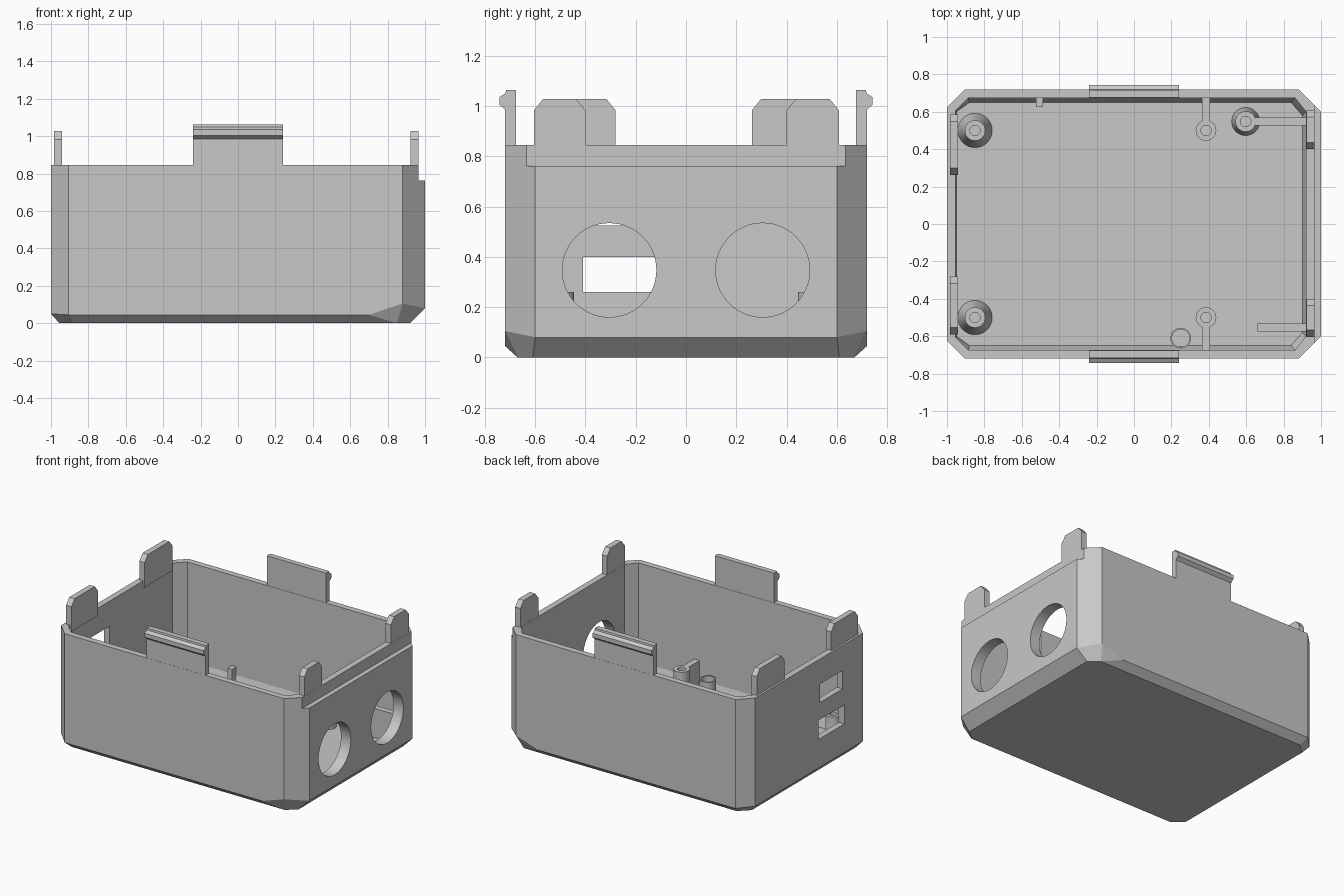
import bpy, bmesh
from math import pi
from mathutils import Matrix, Vector

cube = bpy.data.objects.get("Cube")
if cube:
    bpy.data.objects.remove(cube, do_unlink=True)

GREY = (0.58, 0.58, 0.58, 1)
mat = bpy.data.materials.new("light grey plastic")
mat.use_nodes = True
mat.diffuse_color = GREY
mat.node_tree.nodes["Principled BSDF"].inputs["Base Color"].default_value = GREY

FLOOR, RIM = 0.045, 0.845


def finish(name, bm, smooth=False):
    bmesh.ops.recalc_face_normals(bm, faces=bm.faces)
    me = bpy.data.meshes.new(name)
    bm.to_mesh(me)
    bm.free()
    me.materials.append(mat)
    ob = bpy.data.objects.new(name, me)
    bpy.context.collection.objects.link(ob)
    if smooth:
        bpy.ops.object.select_all(action='DESELECT')
        ob.select_set(True)
        bpy.context.view_layer.objects.active = ob
        bpy.ops.object.shade_smooth_by_angle(angle=0.6)
    return ob


def mirrored(half):
    """Close a half outline (y > 0, from -x to +x) across the y = 0 plane."""
    return half + [(x, -y, z) for x, y, z in reversed(half)]


def loft(name, rings):
    bm = bmesh.new()
    vs = [[bm.verts.new(p) for p in r] for r in rings]
    n = len(vs[0])
    for a, b in zip(vs, vs[1:]):
        for i in range(n):
            j = (i + 1) % n
            bm.faces.new((a[i], a[j], b[j], b[i]))
    bm.faces.new(vs[0])
    bm.faces.new(vs[-1])
    bmesh.ops.triangulate(bm, faces=[f for f in bm.faces if len(f.verts) == 4])
    return finish(name, bm)


def box(name, x0, x1, y0, y1, z0, z1):
    bm = bmesh.new()
    m = Matrix.LocRotScale(Vector((x0 + x1, y0 + y1, z0 + z1)) / 2, None,
                           (x1 - x0, y1 - y0, z1 - z0))
    bmesh.ops.create_cube(bm, size=1, matrix=m)
    return finish(name, bm)


def prism(name, outline, offset):
    """Extrude a planar outline by the offset vector."""
    bm = bmesh.new()
    f = bm.faces.new([bm.verts.new(p) for p in outline])
    res = bmesh.ops.extrude_face_region(bm, geom=[f], use_keep_orig=True)
    bmesh.ops.translate(bm, vec=offset,
                        verts=[v for v in res["geom"] if isinstance(v, bmesh.types.BMVert)])
    return finish(name, bm)


def lathe(name, x, y, profile):
    bm = bmesh.new()
    vs = [bm.verts.new((x + r, y, z)) for r, z in profile]
    es = [bm.edges.new(p) for p in zip(vs, vs[1:])]
    bmesh.ops.spin(bm, geom=vs + es, cent=(x, y, 0), axis=(0, 0, 1),
                   angle=2 * pi, steps=32)
    bmesh.ops.remove_doubles(bm, verts=bm.verts, dist=1e-5)
    return finish(name, bm, True)


def cut(target, cutter):
    cutter.hide_render = True
    mod = target.modifiers.new("cut", 'BOOLEAN')
    mod.object, mod.operation, mod.solver = cutter, 'DIFFERENCE', 'EXACT'
    bpy.context.view_layer.objects.active = target
    bpy.ops.object.modifier_apply(modifier=mod.name)
    bpy.data.objects.remove(cutter, do_unlink=True)


# Outer body with chamfered corners and underside
bottom = [(-0.955, 0.6, 0), (-0.88, 0.67, 0), (0.7, 0.67, 0), (0.85, 0.67, 0), (0.92, 0.61, 0)]
middle = [(-1, 0.625, 0.05), (-0.905, 0.72, 0.045), (0.7, 0.72, 0.045),
          (0.88, 0.72, 0.105), (1, 0.6, 0.08)]
body = loft("box_body", [mirrored(bottom), mirrored(middle),
                         mirrored([(x, y, RIM) for x, y, z in middle])])

# Inner cavity
inner_top = [(-0.955, 0.605), (-0.885, 0.675), (0.86, 0.675), (0.92, 0.6)]
inner_low = [(-0.95, 0.6), (-0.88, 0.65), (0.84, 0.65), (0.9, 0.58)]
cut(body, loft("cavity", [mirrored([(x, y, z) for x, y in pts]) for pts, z in
                          ((inner_low, FLOOR), (inner_top, 0.12), (inner_top, 1))]))

# Stepped rim on the left end, and the two windows at the other end
cut(body, box("rim_step", 0.965, 1.2, -0.9, 0.9, 0.762, 1))
cut(body, box("lower_window", -1.2, -0.9, -0.41, -0.11, 0.26, 0.4))
cut(body, box("upper_window", -1.2, -0.9, -0.39, -0.13, 0.525, 0.66))

# Round cable holes
for y in (-0.305, 0.305):
    bm = bmesh.new()
    m = Matrix.Translation((1, y, 0.347)) @ Matrix.Rotation(pi / 2, 4, 'Y')
    bmesh.ops.create_cone(bm, cap_ends=True, segments=64, radius1=0.187,
                          radius2=0.187, depth=0.4, matrix=m)
    cut(body, finish("cable_hole", bm))
bpy.ops.object.select_all(action='DESELECT')
body.select_set(True)
bpy.context.view_layer.objects.active = body
bpy.ops.object.shade_smooth_by_angle(angle=0.15)

# Snap latches on the long sides
latch = [(0.677, 0.8), (0.719, 0.8), (0.719, 0.985), (0.742, 1.005), (0.742, 1.035),
         (0.718, 1.05), (0.716, 1.063), (0.677, 1.063)]
for name, s in (("front_latch", -1), ("back_latch", 1)):
    prism(name, [(-0.24, s * y, z) for y, z in latch], (0.48, 0, 0))

# Alignment tabs on the short sides
for name, x, y0, y1 in (("left_front_tab", 0.921, -0.605, -0.4),
                        ("left_back_tab", 0.921, 0.4, 0.608),
                        ("right_front_tab", -0.985, -0.59, -0.28),
                        ("right_back_tab", -0.985, 0.262, 0.585)):
    c = 0.037
    prism(name, [(x, y0, 0.8), (x, y1, 0.8), (x, y1, 0.983), (x, y1 - c, 1.028),
                 (x, y0 + c, 1.028), (x, y0, 0.983)], (0.043, 0, 0))

# Screw posts, some with a flared foot
Z0, TOP = 0.03, 0.26


def post(name, x, y, foot, r=0.055, hole=0.028, top=TOP):
    lathe(name, x, y, [(0, Z0), (foot, Z0), (foot, FLOOR), (r, 0.13), (r, top),
                       (hole, top), (hole, 0.06), (0, 0.06)])


for side, s in (("front", -1), ("back", 1)):
    post(side + "_flared_post", -0.85, s * 0.5, 0.092)
    post(side + "_post", 0.385, s * 0.5, 0.055)
    ys = sorted((s * 0.55, s * 0.69))
    box(side + "_post_rib", 0.363, 0.405, *ys, Z0, TOP)
post("corner_post", 0.597, 0.548, 0.075)
post("guide_tube", 0.25, -0.61, 0.055, hole=0.047, top=0.18)

# Support ribs
box("back_corner_rib", 0.65, 0.93, 0.527, 0.57, Z0, TOP)
box("front_corner_rib", 0.66, 0.93, -0.576, -0.533, Z0, TOP)
box("back_wall_rib", -0.525, -0.487, 0.625, 0.69, Z0, 0.18)
